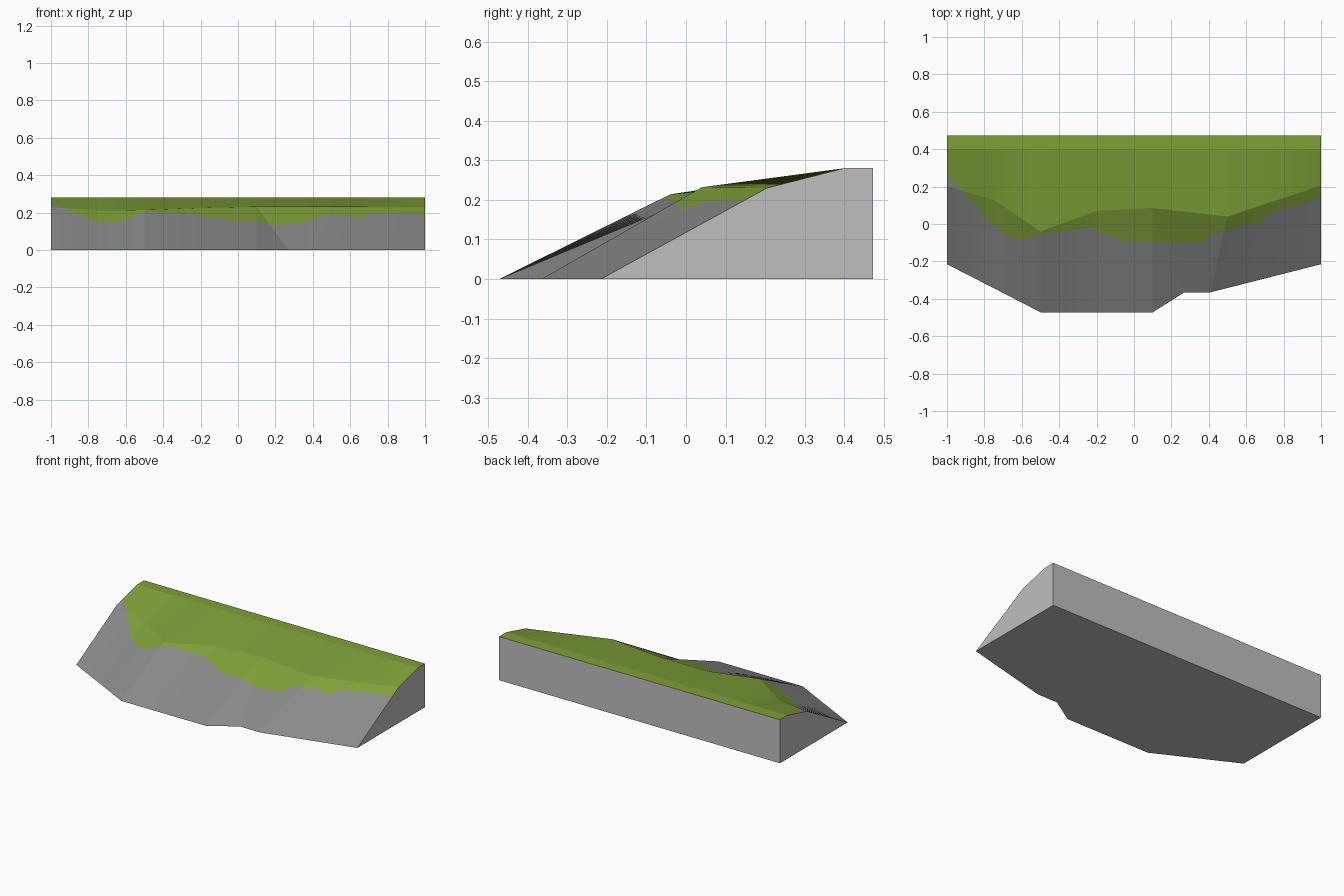
import bpy, bmesh, random
from mathutils import Vector

if "Cube" in bpy.data.objects:
    bpy.data.objects.remove(bpy.data.objects["Cube"])

random.seed(4)

def material(name, rgb):
    m = bpy.data.materials.new(name)
    m.diffuse_color = (*rgb, 1)
    m.use_nodes = True
    m.node_tree.nodes["Principled BSDF"].inputs["Base Color"].default_value = m.diffuse_color
    return m

ROCK, GRASS, CUT = 0, 1, 2
mats = [material("grey_rock", (0.25, 0.257, 0.255)),
        material("green_grass", (0.21, 0.35, 0.04)),
        material("pale_cut_stone", (0.52, 0.52, 0.52))]

BACK, SHELF, TOP = 0.473, 0.40, 0.28

# matched pairs: foot of the cliff (x, y) and crest (x, y, z)
pairs = [((-1, -.215), (-1, .20, .23)), ((-.75, -.343), (-.75, .13, .21)),
         ((-.5, -.472), (-.5, -.04, .214)), ((-.2, -.472), (-.2, .07, .225)),
         ((.1, -.472), (.1, .085, .232)), ((.27, -.365), (.1, .085, .232)),
         ((.41, -.365), (.5, .04, .232)), ((1, -.215), (1, .205, .23))]

# lower edge of the grass seen from above
edge = [(-1, .27), (-.96, .22), (-.91, .19), (-.89, .13), (-.83, .09), (-.79, .02),
        (-.73, -.01), (-.69, -.055), (-.63, -.085), (-.54, -.075), (-.40, -.035),
        (-.33, -.04), (-.24, -.02), (-.16, -.055), (-.10, -.06), (-.07, -.09),
        (.1, -.097), (.3, -.1), (.38, -.085), (.45, -.035), (.59, -.01),
        (.63, -.02), (.72, .05), (.78, .07), (.82, .095), (.92, .12), (1, .15)]

def grass_y(x):
    for (x0, y0), (x1, y1) in zip(edge, edge[1:]):
        if x <= x1:
            return y0 + (y1 - y0) * (x - x0) / (x1 - x0)
    return edge[-1][1]

def meet(a, b, jitter):
    """Point on segment a-b where the grass edge crosses it (clamped)."""
    lo, hi = 0.0, 1.0
    for _ in range(30):
        mid = (lo + hi) / 2
        p = a.lerp(b, mid)
        if p.y < grass_y(p.x) + jitter:
            lo = mid
        else:
            hi = mid
    return a.lerp(b, hi)

# columns running from the foot over the crest to the back
columns = []
for i, ((f0, c0), (f1, c1)) in enumerate(zip(pairs, pairs[1:])):
    fa, fb = Vector((*f0, 0)), Vector((*f1, 0))
    ca, cb = Vector(c0), Vector(c1)
    n = max(4, round((fb.x - fa.x + cb.x - ca.x) / 2 / 0.02))
    for k in range(n + (i == len(pairs) - 2)):
        t = k / n
        foot, crest = fa.lerp(fb, t), ca.lerp(cb, t)
        shelf = Vector((crest.x, SHELF, TOP))
        j = random.uniform(-.008, .008)
        columns.append([foot, meet(foot, crest, j), crest, meet(crest, shelf, j),
                        shelf, Vector((crest.x, BACK, TOP)), Vector((crest.x, BACK, 0))])

bm = bmesh.new()
cache = {}

def vert(p):
    key = tuple(round(c, 4) for c in p)
    if key not in cache:
        cache[key] = bm.verts.new(p)
    return cache[key]

def face(points, mat):
    vs = list(dict.fromkeys(vert(p) for p in points))
    if len(vs) > 2 and bm.faces.get(vs) is None:
        bm.faces.new(vs).material_index = mat

# rock and grass strips, then the back wall
strip_mats = [ROCK, GRASS, ROCK, GRASS, GRASS, CUT]
for a, b in zip(columns, columns[1:]):
    for r, m in enumerate(strip_mats):
        face([a[r], b[r], b[r + 1], a[r + 1]], m)

# end walls and underside
face(columns[0], CUT)
face(columns[-1][::-1], CUT)
face([c[0] for c in columns][::-1] + [c[6] for c in columns], CUT)
bmesh.ops.recalc_face_normals(bm, faces=bm.faces)

mesh = bpy.data.meshes.new("grassy_cliff")
bm.to_mesh(mesh)
bm.free()
for m in mats:
    mesh.materials.append(m)
obj = bpy.data.objects.new("grassy_cliff", mesh)
bpy.context.collection.objects.link(obj)
